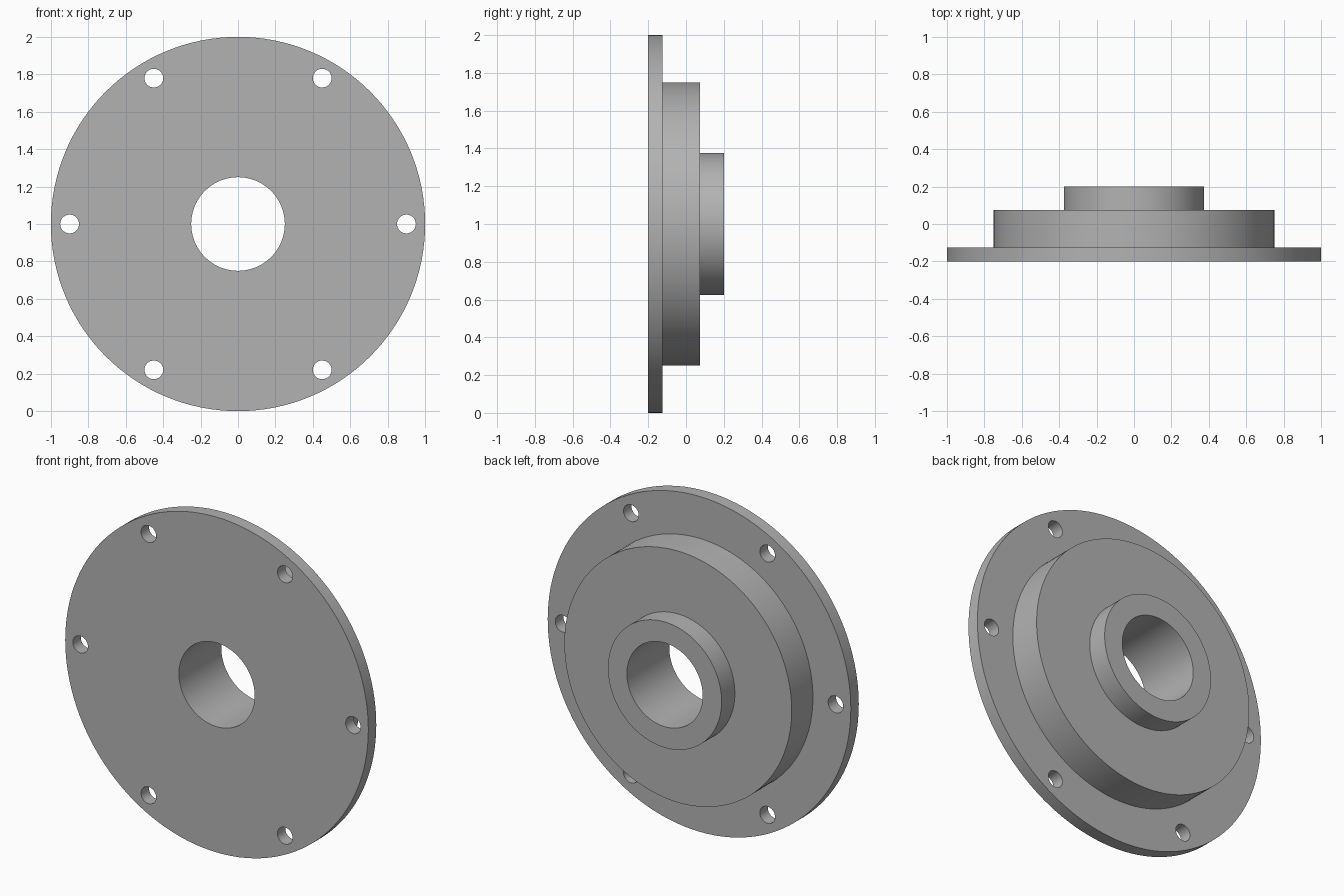
import bpy, bmesh, math
from mathutils import Matrix, Vector

cube = bpy.data.objects.get("Cube")
if cube:
    bpy.data.objects.remove(cube)

SEGMENTS = 128
CENTRE = Vector((0, 0, 1))

metal = bpy.data.materials.new("plain grey metal")
metal.use_nodes = True
grey = (0.45, 0.45, 0.45, 1)
metal.diffuse_color = grey
metal.node_tree.nodes["Principled BSDF"].inputs["Base Color"].default_value = grey


def add_object(name, bm):
    bmesh.ops.recalc_face_normals(bm, faces=bm.faces)
    mesh = bpy.data.meshes.new(name)
    bm.to_mesh(mesh)
    bm.free()
    mesh.materials.append(metal)
    obj = bpy.data.objects.new(name, mesh)
    obj.location = CENTRE
    bpy.context.collection.objects.link(obj)
    return obj


# Stepped flange body with its bore: (radius, y) profile turned about the y axis
profile = [(0.25, -0.2), (1, -0.2), (1, -0.125), (0.75, -0.125),
           (0.75, 0.075), (0.375, 0.075), (0.375, 0.2), (0.25, 0.2)]
bm = bmesh.new()
verts = [bm.verts.new((r, y, 0)) for r, y in profile]
edges = [bm.edges.new((v, verts[(i + 1) % len(verts)])) for i, v in enumerate(verts)]
bmesh.ops.spin(bm, geom=verts + edges, cent=(0, 0, 0), axis=(0, 1, 0),
               angle=math.tau, steps=SEGMENTS, use_duplicate=False)
bmesh.ops.remove_doubles(bm, verts=bm.verts, dist=0.0001)
flange = add_object("stepped_flange", bm)

# Six bolt holes in a ring
bm = bmesh.new()
for i in range(6):
    a = i * math.tau / 6
    place = (Matrix.Translation((0.9 * math.cos(a), -0.16, 0.9 * math.sin(a)))
             @ Matrix.Rotation(math.pi / 2, 4, 'X'))
    bmesh.ops.create_cone(bm, cap_ends=True, segments=40, radius1=0.05,
                          radius2=0.05, depth=0.2, matrix=place)
cutter = add_object("bolt_hole_cutter", bm)
cutter.hide_render = True

cut = flange.modifiers.new("bolt holes", 'BOOLEAN')
cut.operation = 'DIFFERENCE'
cut.solver = 'EXACT'
cut.object = cutter

# Apply the cut, then smooth the round walls and keep the rims sharp
bpy.ops.object.select_all(action='DESELECT')
bpy.context.view_layer.objects.active = flange
flange.select_set(True)
bpy.ops.object.modifier_apply(modifier=cut.name)
bpy.data.objects.remove(cutter)
bpy.ops.object.shade_smooth_by_angle(angle=math.radians(30))
